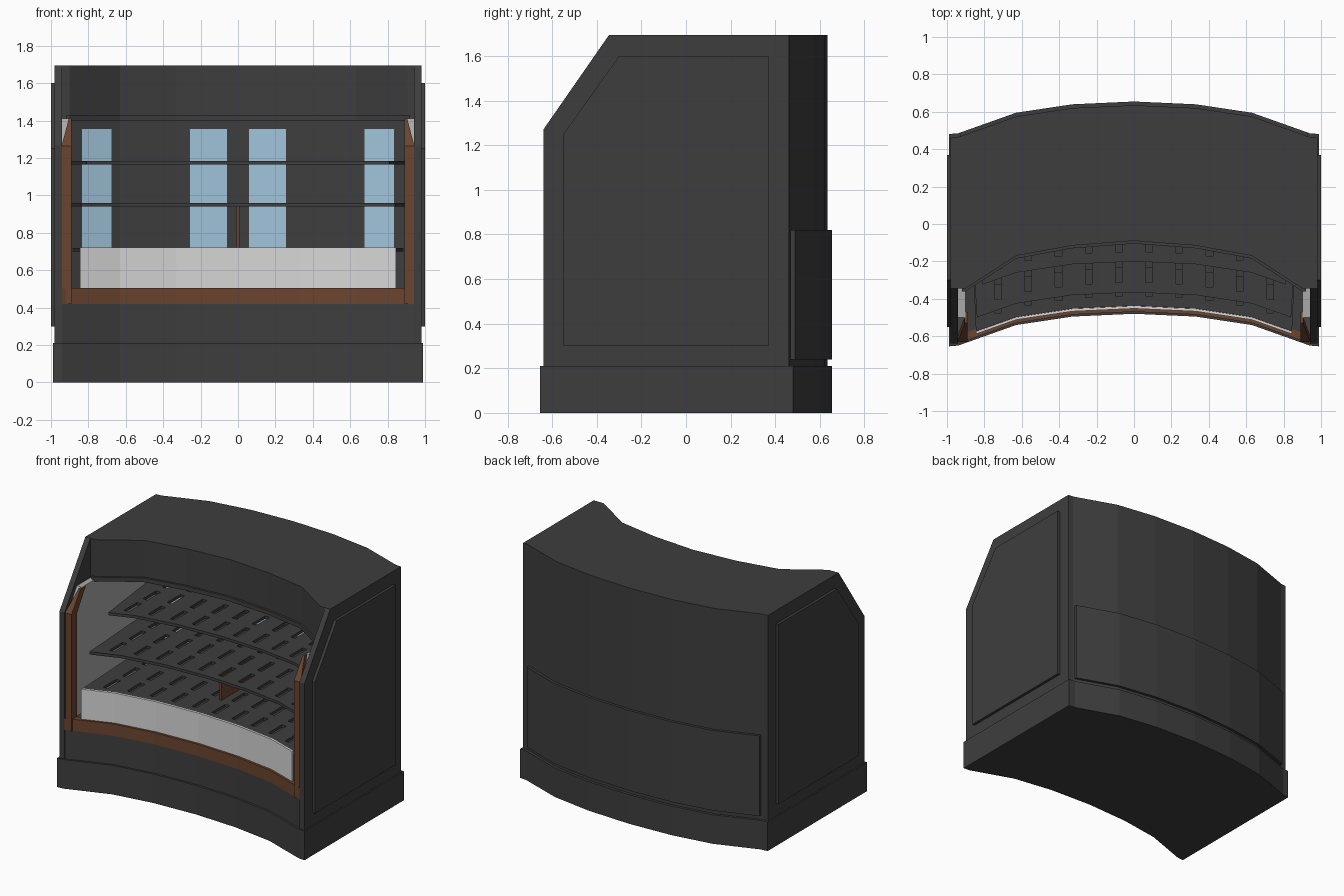
import bpy, bmesh

cube = bpy.data.objects.get("Cube")
if cube:
    bpy.data.objects.remove(cube, do_unlink=True)


def material(name, rgb):
    m = bpy.data.materials.new(name)
    m.use_nodes = True
    m.diffuse_color = (*rgb, 1)
    m.node_tree.nodes["Principled BSDF"].inputs["Base Color"].default_value = (*rgb, 1)
    return m


DARK = material("charcoal", (0.048, 0.048, 0.048))
BROWN = material("brown wood", (0.145, 0.058, 0.028))
WHITE = material("pale panel", (0.68, 0.68, 0.68))
GREY = material("grey liner", (0.4, 0.4, 0.4))
BLUE = material("blue glass", (0.35, 0.56, 0.71))

# Faceted arc shared by every curved part: (distance from centre, setback)
ARC = [(0, 0), (0.33, 0.015), (0.63, 0.06), (0.94, 0.17), (1.0, 0.175)]
KNOTS = [0.33, 0.63, 0.94]


def sweep(x, arc=ARC):
    x = abs(x)
    for (x0, s0), (x1, s1) in zip(arc, arc[1:]):
        if x <= x1:
            return -(s0 + (s1 - s0) * (x - x0) / (x1 - x0))
    return -arc[-1][1]


def prism(name, pts, axis, lo, hi, mat):
    """Extrude a 2D outline along z (points x, y) or x (points y, z)."""
    bm = bmesh.new()
    place = (lambda p, d: (p[0], p[1], d)) if axis == "z" else (lambda p, d: (d, p[0], p[1]))
    a = [bm.verts.new(place(p, lo)) for p in pts]
    b = [bm.verts.new(place(p, hi)) for p in pts]
    bm.faces.new(a)
    bm.faces.new(b)
    for i in range(len(pts)):
        j = (i + 1) % len(pts)
        bm.faces.new((a[i], a[j], b[j], b[i]))
    bmesh.ops.recalc_face_normals(bm, faces=bm.faces)
    me = bpy.data.meshes.new(name)
    bm.to_mesh(me)
    bm.free()
    me.materials.append(mat)
    ob = bpy.data.objects.new(name, me)
    bpy.context.collection.objects.link(ob)
    return ob


def edge(x0, x1, y, arc=ARC):
    inner = [s * k for k in KNOTS for s in (-1, 1) if x0 < s * k < x1]
    if x0 < 0 < x1:
        inner.append(0)
    return [(x, y + sweep(x, arc)) for x in sorted([x0, x1] + inner)]


def curved(name, x0, x1, front, back, z0, z1, mat, flare=0):
    """Curved slab between two arcs; flare widens the back edge."""
    outline = edge(x0, x1, front) + edge(x0 - flare, x1 + flare, back)[::-1]
    return prism(name, outline, "z", z0, z1, mat)


# Plinth, lower body and back wall
curved("plinth", -0.99, 0.99, -0.48, 0.655, 0, 0.21, DARK)
curved("lower_body", -0.98, 0.98, -0.465, 0.635, 0.21, 0.5, DARK)
curved("back_wall", -0.98, 0.98, 0.5, 0.635, 0.5, 1.41, DARK)
curved("back_panel", -0.93, 0.93, 0.63, 0.655, 0.24, 0.82, DARK)

# Roof block with a deeper sweep at the ends of its front edge
ROOF_ARC = [(0, 0), (0.33, 0.025), (0.63, 0.08), (0.9, 0.255), (1.0, 0.255)]
KNOTS.append(0.9)
roof_front = edge(-0.98, 0.98, -0.09, ROOF_ARC)
lip_front = edge(-0.92, 0.92, -0.105, ROOF_ARC)
lip_back = edge(-0.92, 0.92, -0.06, ROOF_ARC)
KNOTS.pop()
prism("roof", roof_front + edge(-0.98, 0.98, 0.635)[::-1], "z", 1.41, 1.695, DARK)
prism("canopy_lip", lip_front + lip_back[::-1], "z", 1.4, 1.43, DARK)

# Sill and front display panel
curved("front_sill", -0.94, 0.94, -0.469, -0.425, 0.42, 0.505, BROWN)
curved("front_display_panel", -0.845, 0.845, -0.452, -0.438, 0.5, 0.722, WHITE)

# End walls, raised side panels, liners and jambs
WALL = [(-0.64, 0.21), (0.455, 0.21), (0.455, 1.695), (-0.345, 1.695), (-0.64, 1.27)]
PANEL = [(-0.55, 0.3), (0.37, 0.3), (0.37, 1.6), (-0.3, 1.6), (-0.55, 1.25)]
LINER = [(-0.6, 0.5), (0.4, 0.5), (0.4, 1.41), (-0.5, 1.41), (-0.6, 1.26)]
JAMB = [(-0.632, 0.42), (-0.632, 1.265), (-0.53, 1.41), (-0.47, 1.41), (-0.57, 1.25), (-0.57, 0.42)]
for side, s in (("left", 1), ("right", -1)):
    prism(side + "_end_wall", WALL, "x", s * 0.94, s * 0.98, DARK)
    prism(side + "_side_panel", PANEL, "x", s * 0.975, s, DARK)
    prism(side + "_liner", LINER, "x", s * 0.9, s * 0.945, GREY)
    jamb = prism(side + "_jamb", JAMB, "x", s * 0.89, s * 0.943, BROWN)
    for v in jamb.data.vertices:
        if v.co.z > 1.4 and abs(v.co.x) > 0.92:
            v.co.x = s * 0.905

# Framed panels on the inside of the back wall
for i, (c, w, mat) in enumerate([(0.158, 0.24, BLUE), (0.467, 0.25, DARK), (0.755, 0.2, BLUE)]):
    for side, s in (("left", 1), ("right", -1)):
        x, h = s * c, w / 2
        curved(f"{side}_back_frame_{i}", x - h, x + h, 0.492, 0.505, 0.52, 1.38, DARK)
        h -= 0.022
        curved(f"{side}_back_pane_{i}", x - h, x + h, 0.485, 0.495, 0.54, 1.355, mat)


# Slotted shelves
def shelf(name, half, front, z, flare, rows):
    ob = curved(name, -half, half, front, 0.49, z - 0.02, z, DARK, flare)
    bm = bmesh.new()
    for s in (-1, 1):
        for k in range(5):
            x = s * (0.08 + 0.162 * k)
            for r in range(rows):
                y = front + 0.13 + 0.22 * r + sweep(x)
                made = bmesh.ops.create_cube(bm, size=1)["verts"]
                bmesh.ops.scale(bm, vec=(0.036, 0.15, 0.1), verts=made)
                bmesh.ops.translate(bm, vec=(x, y, z), verts=made)
    me = bpy.data.meshes.new("slot_cutter")
    bm.to_mesh(me)
    bm.free()
    cutter = bpy.data.objects.new("slot_cutter", me)
    cutter.hide_render = True
    bpy.context.collection.objects.link(cutter)
    mod = ob.modifiers.new("slots", "BOOLEAN")
    mod.operation = "DIFFERENCE"
    mod.solver = "EXACT"
    mod.object = cutter
    bpy.context.view_layer.objects.active = ob
    bpy.ops.object.modifier_apply(modifier=mod.name)
    bpy.data.objects.remove(cutter, do_unlink=True)


shelf("display_deck", 0.845, -0.437, 0.72, 0.04, 4)
shelf("middle_shelf", 0.84, -0.365, 0.96, 0.05, 3)
shelf("top_shelf", 0.81, -0.2, 1.185, 0.08, 3)

# Wooden divider between deck and middle shelf
DIVIDER = [(-0.2, 0.72), (0.49, 0.72), (0.49, 0.94), (-0.2, 0.94)]
prism("divider", DIVIDER, "x", -0.008, 0.008, BROWN)
